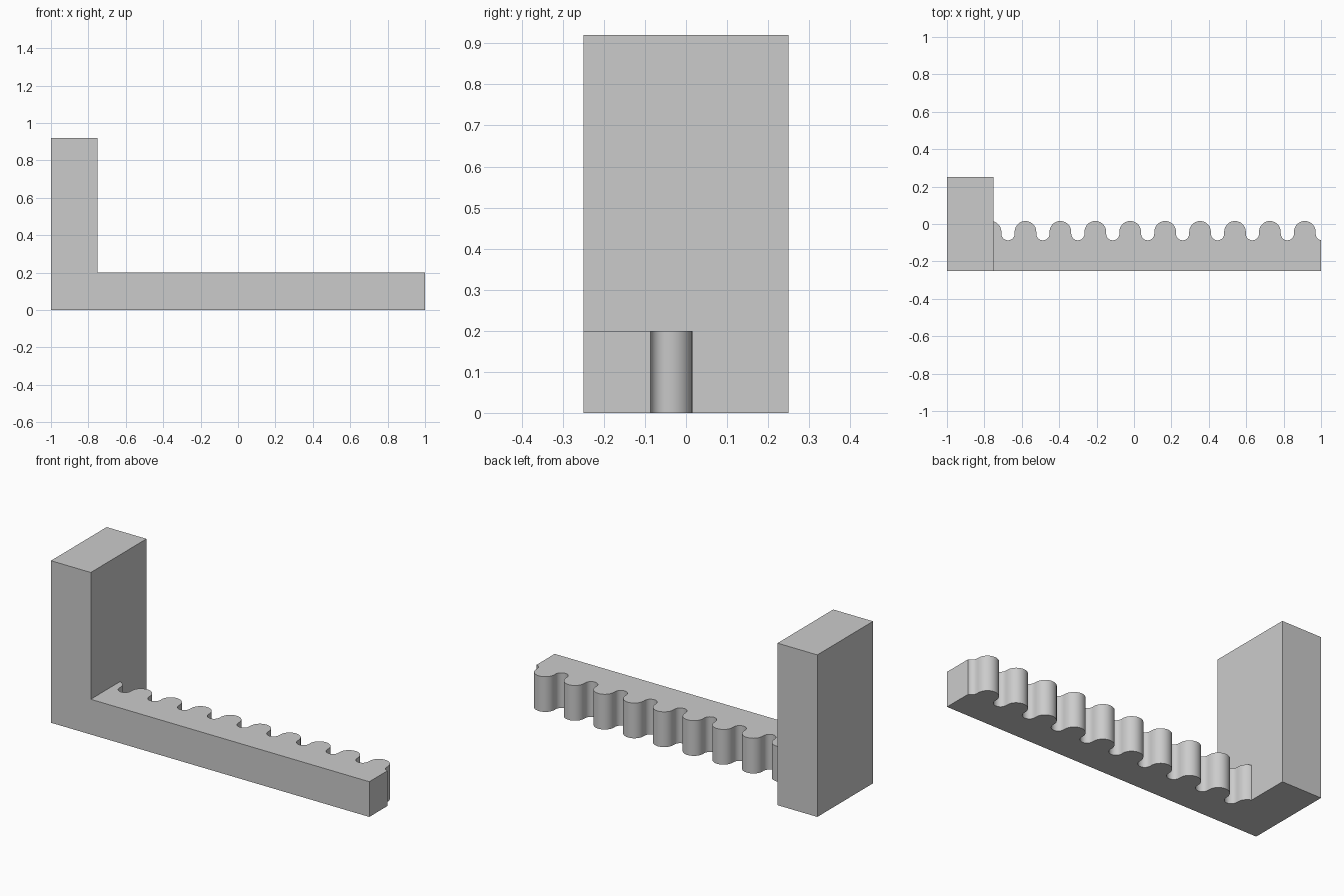
import bpy, bmesh, math

cube = bpy.data.objects.get("Cube")
if cube:
    bpy.data.objects.remove(cube, do_unlink=True)

grey = bpy.data.materials.new("light_grey")
grey.use_nodes = True
grey.diffuse_color = (0.6, 0.6, 0.6, 1)
grey.node_tree.nodes["Principled BSDF"].inputs["Base Color"].default_value = (0.6, 0.6, 0.6, 1)


def extrude_profile(name, points, height):
    """Stand a closed plan outline on the ground and extrude it upwards."""
    bm = bmesh.new()
    base = bm.faces.new([bm.verts.new((x, y, 0)) for x, y in points])
    top = bmesh.ops.extrude_face_region(bm, geom=[base])["geom"]
    bmesh.ops.translate(bm, vec=(0, 0, height),
                        verts=[g for g in top if isinstance(g, bmesh.types.BMVert)])
    bmesh.ops.recalc_face_normals(bm, faces=bm.faces)
    mesh = bpy.data.meshes.new(name)
    bm.to_mesh(mesh)
    bm.free()
    mesh.materials.append(grey)
    obj = bpy.data.objects.new(name, mesh)
    bpy.context.collection.objects.link(obj)
    bpy.ops.object.select_all(action='DESELECT')
    obj.select_set(True)
    bpy.context.view_layer.objects.active = obj
    bpy.ops.object.shade_smooth_by_angle(angle=math.radians(35))
    return obj


LEFT, INNER, RIGHT = -1.0, -0.75, 1.0
FRONT, BACK = -0.25, 0.25
PITCH, CREST_R = 0.1867, 0.058
VALLEY_R = PITCH / 2 - CREST_R
CREST_Y, VALLEY_Y = -0.042, -0.052
STEPS = 14

# Upright jaw block
extrude_profile("upright_post",
                [(LEFT, FRONT), (INNER, FRONT), (INNER, BACK), (LEFT, BACK)], 0.92)

# Rounded teeth: a crest arc followed by a valley arc, repeated
wave = []
for tooth in range(10):
    peak = -0.767 + tooth * PITCH
    for i in range(STEPS + 1):
        a = math.pi * (1 - i / STEPS)
        wave.append((peak + CREST_R * math.cos(a), CREST_Y + CREST_R * math.sin(a)))
    for i in range(STEPS + 1):
        a = math.pi * (1 + i / STEPS)
        wave.append((peak + PITCH / 2 + VALLEY_R * math.cos(a),
                     VALLEY_Y + VALLEY_R * math.sin(a)))


def wave_height(x):
    """Interpolate the tooth outline where the bar is cut off."""
    for (x0, y0), (x1, y1) in zip(wave, wave[1:]):
        if x0 <= x <= x1 and x1 > x0:
            return y0 + (y1 - y0) * (x - x0) / (x1 - x0)


teeth = [p for p in wave if INNER + 1e-4 < p[0] < RIGHT - 1e-4]
outline = [(INNER, FRONT), (INNER, wave_height(INNER))] + teeth
outline += [(RIGHT, wave_height(RIGHT)), (RIGHT, FRONT)]

# Horizontal toothed bar
extrude_profile("toothed_bar", outline, 0.2)
